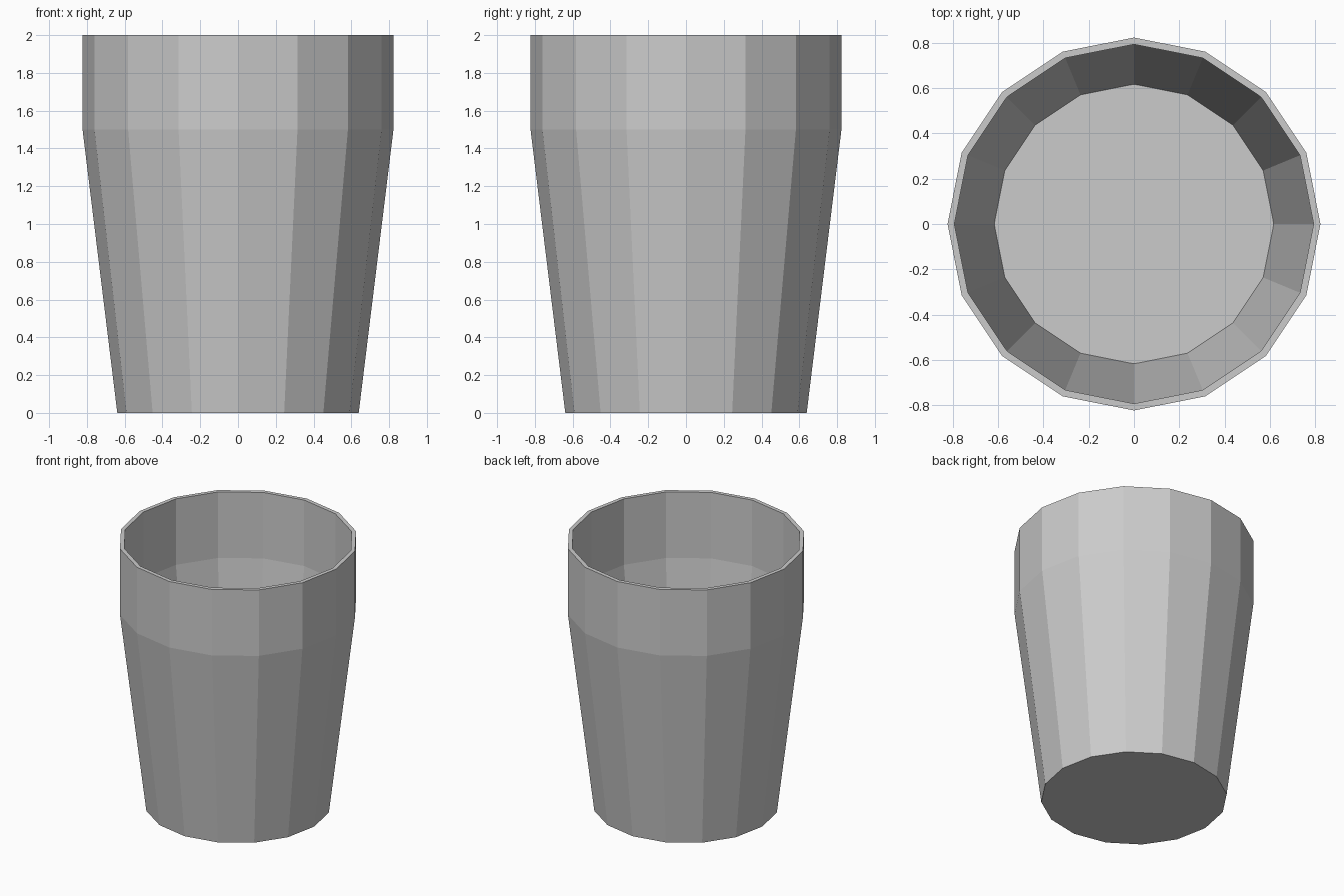
import bpy, bmesh, math

if "Cube" in bpy.data.objects:
    bpy.data.objects.remove(bpy.data.objects["Cube"])

SIDES = 16
# Cup profile (radius, height): outside going up, over the rim, inside going down
profile = [(0.639, 0.0), (0.823, 1.5), (0.823, 2.0),
           (0.793, 2.0), (0.793, 1.5), (0.617, 0.04)]

bm = bmesh.new()


def ring(radius, z):
    angles = [2 * math.pi * i / SIDES for i in range(SIDES)]
    return [bm.verts.new((radius * math.cos(a), radius * math.sin(a), z)) for a in angles]


# Walls and rim
rings = [ring(r, z) for r, z in profile]
for lower, upper in zip(rings, rings[1:]):
    for i in range(SIDES):
        j = (i + 1) % SIDES
        bm.faces.new((lower[i], lower[j], upper[j], upper[i]))

# Underside and inner floor
bm.faces.new(rings[0][::-1])
bm.faces.new(rings[-1])
bmesh.ops.recalc_face_normals(bm, faces=bm.faces)

mesh = bpy.data.meshes.new("cup")
bm.to_mesh(mesh)
bm.free()
bpy.context.collection.objects.link(bpy.data.objects.new("cup", mesh))
